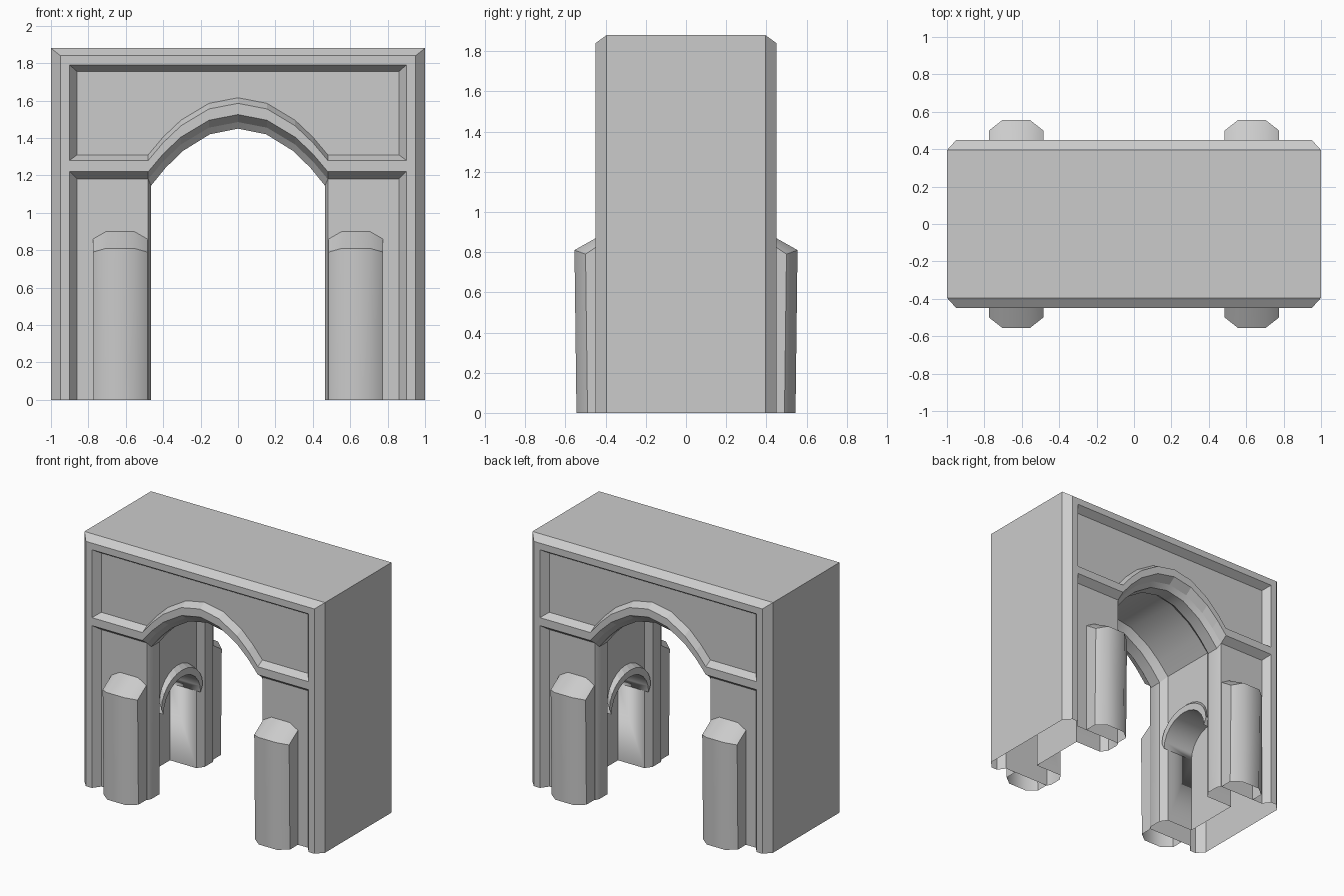
import bpy, bmesh, math
from mathutils import Vector

if "Cube" in bpy.data.objects:
    bpy.data.objects.remove(bpy.data.objects["Cube"])

FACE, DEEP, TOP = -0.45, -0.395, 1.88      # raised face, recessed plane, height
ARCH = [(0, 0), (.155, -.03), (.305, -.12), (.40, -.21), (.48, -.305)]


def arch(z, y, width=.48):
    return [(x * width / .48, y, z + dz) for x, dz in ARCH]


def path(y, *pts):
    return [(x, y, z) for x, z in pts]


def strip(a, b):
    return [[a[i], a[i + 1], b[i + 1], b[i]] for i in range(len(a) - 1)]


def make(name, faces, outward, smooth=None):
    """Quarter part from polygons, mirrored to all four corners."""
    bm = bmesh.new()
    for f in faces:
        pts = []
        for p in f:
            if p not in pts:
                pts.append(p)
        bm.faces.new([bm.verts.new(p) for p in pts])
    bmesh.ops.remove_doubles(bm, verts=bm.verts, dist=1e-4)
    bmesh.ops.recalc_face_normals(bm, faces=bm.faces)
    d = Vector(outward)
    if sum(f.normal.dot(d) * f.calc_area() for f in bm.faces) < 0:
        bmesh.ops.reverse_faces(bm, faces=bm.faces)
    me = bpy.data.meshes.new(name)
    bm.to_mesh(me)
    bm.free()
    ob = bpy.data.objects.new(name, me)
    bpy.context.collection.objects.link(ob)
    m = ob.modifiers.new("mirror", 'MIRROR')
    m.use_axis = (True, True, False)
    m.merge_threshold = .0005
    if smooth:
        bpy.ops.object.select_all(action='DESELECT')
        ob.select_set(True)
        bpy.context.view_layer.objects.active = ob
        bpy.ops.object.shade_smooth_by_angle(angle=math.radians(smooth))
    return ob


# outer block: plain top and sides (open underneath)
make("outer_top", [[(0, 0, TOP), (1, 0, TOP), (1, DEEP, TOP), (0, DEEP, TOP)]], (0, 0, 1))
make("outer_side", [[(1, 0, 0), (1, DEEP, 0), (1, DEEP, TOP), (1, 0, TOP)]], (1, 0, 0))

# facade: chamfered border, arched band, upper and lower recessed panels
edge = path(DEEP, (0, TOP), (1, TOP), (1, 0))
rim = path(FACE, (0, 1.84), (.95, 1.84), (.95, 0))
frame = path(FACE, (0, 1.79), (.9, 1.79), (.9, 0))
up_out = arch(1.585, FACE) + path(FACE, (.9, 1.28), (.9, 1.79), (0, 1.79))
up_in = arch(1.615, DEEP) + path(DEEP, (.86, 1.31), (.86, 1.755), (0, 1.755))
low_out = arch(1.525, FACE) + path(FACE, (.9, 1.22), (.9, 0))
low_in = arch(1.485, DEEP) + path(DEEP, (.86, 1.18), (.86, 0))
facade = strip(edge, rim) + strip(rim, frame)
facade += strip(up_out, up_in) + [up_in]
facade += strip(up_out[:6], low_out[:6]) + strip(low_out, low_in)
facade += [low_in[4:] + [(.48, DEEP, 0)]]
make("facade", facade, (0, -1, 0))

# archway tunnel: chamfer, end rib, bevel, recessed barrel
RIB, REC = .465, .50
jamb = [arch(1.485, DEEP) + [(.48, DEEP, 0)]]
for z, y, w in ((1.45, -.365, RIB), (1.45, -.27, RIB), (1.49, -.22, REC)):
    jamb.append(arch(z, y, w) + [(w, y, 0)])
tunnel = [f for a, b in zip(jamb, jamb[1:]) for f in strip(a, b)]
vault = arch(1.49, -.22, REC)
tunnel += strip(vault, arch(1.49, 0, REC))
make("archway_tunnel", tunnel, (-1, 0, -1), 30)


# side niche: arched trim, wall above, vault and back
def arc(x, width, rise, base=.58, n=6):
    t = [math.pi / 2 * i / n for i in range(n + 1)]
    return [(x, -width * math.sin(a), base + rise * math.cos(a)) for a in t]


outer, lip, hole = arc(REC, .22, .20, .66), arc(RIB, .245, .20, .63), arc(RIB, .22, .20)
back = arc(.72, .22, .20)
make("niche_upper_wall", [outer + [(REC, -.22, 1.185), (REC, 0, 1.185)]], (-1, 0, 0))
make("niche_trim", strip(outer, lip) + strip(lip, hole), (-1, 0, 0))
wall = [(REC, -.22, 0), (REC, -.22, .58), (.72, -.22, .58), (.72, -.22, 0)]
make("niche_vault", strip(hole, back) + [wall], (0, 1, -1), 30)
make("niche_back", [back + [(.72, -.22, 0), (.72, 0, 0)]], (-1, 0, 0))

# buttress pillars with sloped caps
xs = (.485, .485, .555, .705, .775, .775)
foot = [(x, y, 0) for x, y in zip(xs, (DEEP, -.49, -.545, -.545, -.49, DEEP))]
eave = [(x, y, z) for x, y, z in zip(xs, (DEEP, -.50, -.555, -.555, -.50, DEEP),
                                     (.86, .79, .81, .81, .79, .86))]
ridge = [(.485, DEEP, .86), (.555, DEEP, .90), (.705, DEEP, .90), (.775, DEEP, .86)]
make("buttress_pillar", strip(foot, eave) + strip(eave[1:5], ridge), (0, -1, 0), 42)
